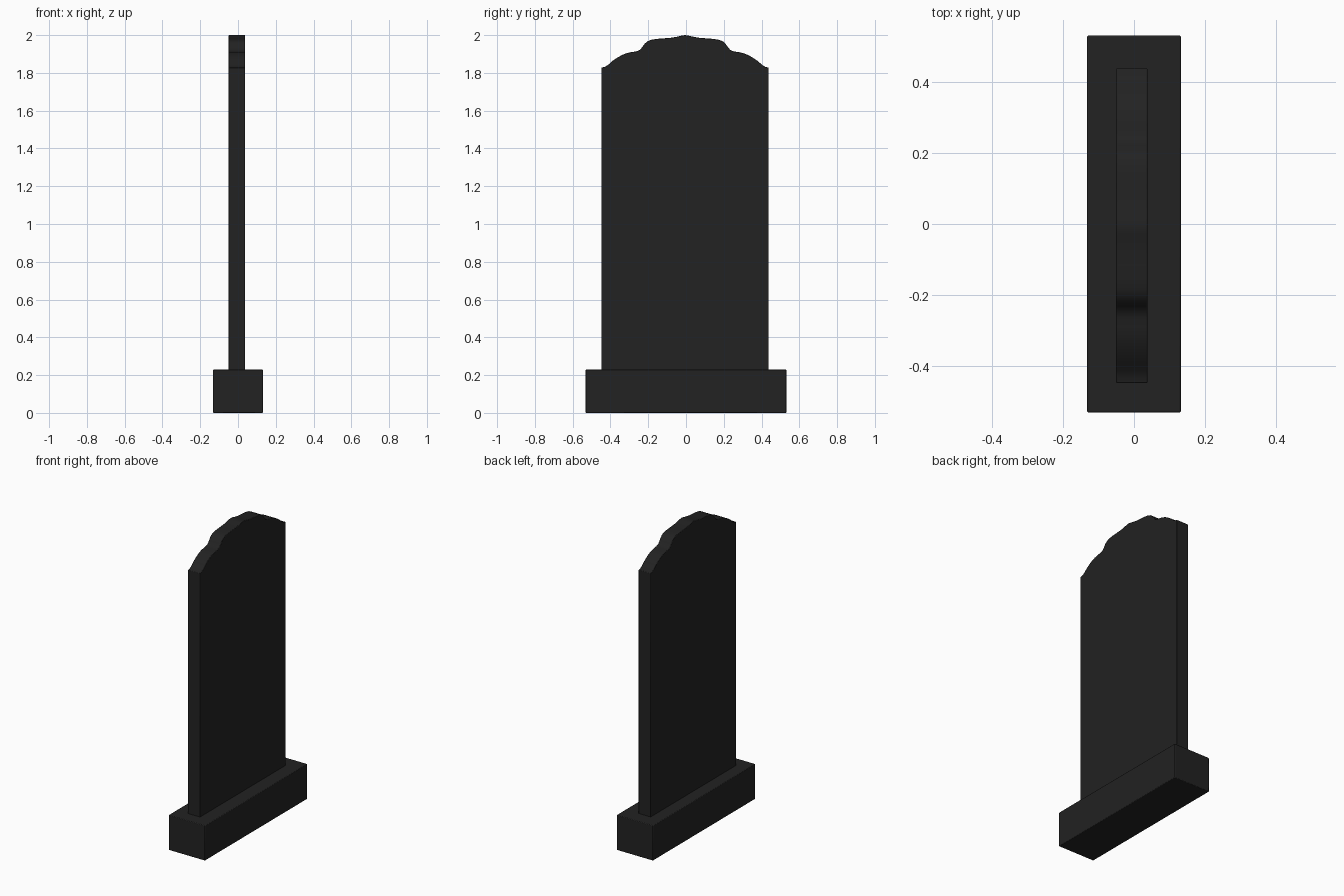
import bpy, bmesh

if "Cube" in bpy.data.objects:
    bpy.data.objects.remove(bpy.data.objects["Cube"])

stone = bpy.data.materials.new("black granite")
stone.diffuse_color = (0.016, 0.016, 0.016, 1)
stone.use_nodes = True
stone.node_tree.nodes["Principled BSDF"].inputs["Base Color"].default_value = stone.diffuse_color


def extrude_x(name, outline, x0, x1, bevel):
    """Extrude a (y, z) outline from x0 to x1 and soften its hard edges."""
    bm = bmesh.new()
    face = bm.faces.new([bm.verts.new((x0, y, z)) for y, z in outline])
    out = bmesh.ops.extrude_face_region(bm, geom=[face])
    verts = [v for v in out["geom"] if isinstance(v, bmesh.types.BMVert)]
    bmesh.ops.translate(bm, verts=verts, vec=(x1 - x0, 0, 0))
    bmesh.ops.recalc_face_normals(bm, faces=bm.faces)
    mesh = bpy.data.meshes.new(name)
    bm.to_mesh(mesh)
    bm.free()
    mesh.materials.append(stone)
    ob = bpy.data.objects.new(name, mesh)
    bpy.context.collection.objects.link(ob)
    mod = ob.modifiers.new("soft edges", "BEVEL")
    mod.width, mod.segments = bevel, 2
    mod.limit_method, mod.angle_limit = "ANGLE", 1.0
    bpy.ops.object.select_all(action="DESELECT")
    bpy.context.view_layer.objects.active = ob
    ob.select_set(True)
    bpy.ops.object.shade_smooth_by_angle(angle=0.6)
    return ob


# Plinth
extrude_x("plinth", [(-0.531, 0), (0.531, 0), (0.531, 0.23), (-0.531, 0.23)],
          -0.132, 0.132, 0.004)

# Upright slab: half of the wavy crest (distance from centre, z), then mirrored
crest = [(0.443, 1.828), (0.425, 1.832), (0.408, 1.842), (0.385, 1.863),
         (0.36, 1.88), (0.335, 1.894), (0.31, 1.904), (0.285, 1.91),
         (0.26, 1.913), (0.24, 1.921), (0.228, 1.935), (0.215, 1.953),
         (0.2, 1.967), (0.18, 1.975), (0.15, 1.98), (0.11, 1.983),
         (0.075, 1.986), (0.045, 1.991), (0.02, 1.997)]
CY = -0.005
right = [(CY + d, z) for d, z in crest]
left = [(CY - d, z) for d, z in reversed(crest)]
outline = [(CY - 0.443, 0.22), (CY + 0.443, 0.22)] + right + [(CY, 2.0)] + left
extrude_x("headstone_slab", outline, -0.05, 0.038, 0.003)
